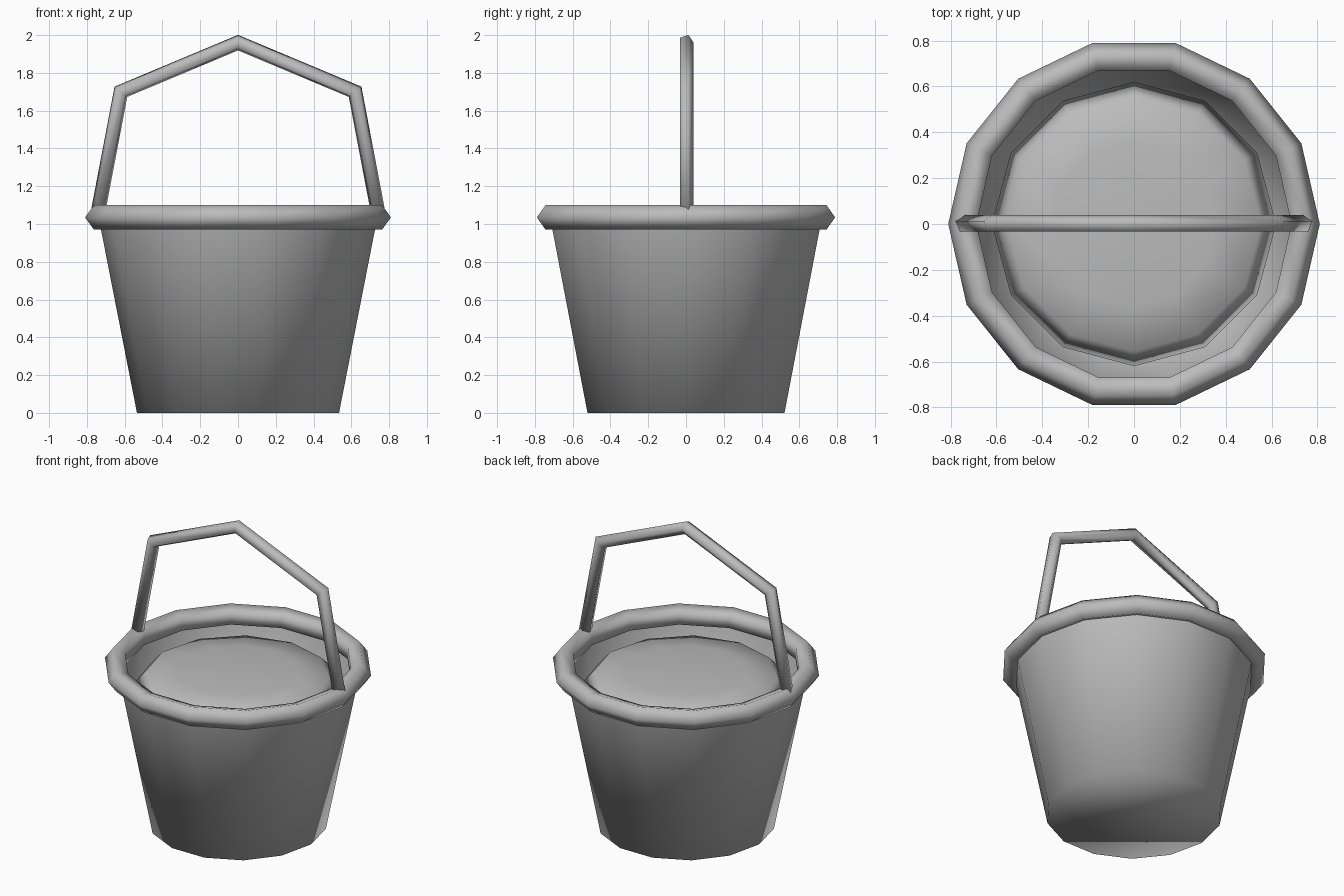
import bpy, bmesh, math
from mathutils import Vector

if "Cube" in bpy.data.objects:
    bpy.data.objects.remove(bpy.data.objects["Cube"])

grey = bpy.data.materials.new("plain_grey")
grey.diffuse_color = (0.5, 0.5, 0.5, 1)
grey.use_nodes = True
grey.node_tree.nodes["Principled BSDF"].inputs["Base Color"].default_value = grey.diffuse_color


def finish(bm, name):
    bmesh.ops.recalc_face_normals(bm, faces=bm.faces)
    for f in bm.faces:
        f.smooth = True
    me = bpy.data.meshes.new(name)
    bm.to_mesh(me)
    bm.free()
    me.materials.append(grey)
    ob = bpy.data.objects.new(name, me)
    bpy.context.collection.objects.link(ob)
    return ob


def bridge(bm, a, b):
    n = len(a)
    for i in range(n):
        bm.faces.new((a[i], a[(i + 1) % n], b[(i + 1) % n], b[i]))


def lathe(name, profile, sides, closed=False, cap_bottom=False, apex=None):
    """Spin (radius, z) points round the z axis."""
    bm = bmesh.new()
    rings = []
    for r, z in profile:
        rings.append([bm.verts.new((r * math.cos(t), r * math.sin(t), z))
                      for t in (2 * math.pi * i / sides for i in range(sides))])
    for a, b in zip(rings, rings[1:]):
        bridge(bm, a, b)
    if closed:
        bridge(bm, rings[-1], rings[0])
    if cap_bottom:
        bm.faces.new(rings[0][::-1])
    if apex is not None:
        tip = bm.verts.new((0, 0, apex))
        top = rings[-1]
        for i in range(sides):
            bm.faces.new((top[i], top[(i + 1) % sides], tip))
    return finish(bm, name)


# Tapered bucket wall with a floor, open at the top
lathe("bucket_body", [(0.535, 0), (0.738, 1.035)], 14, cap_bottom=True)

# Five-sided rolled rim
lathe("rim", [(0.742 + 0.068 * math.cos(2 * math.pi * k / 5),
               1.035 + 0.068 * math.sin(2 * math.pi * k / 5)) for k in range(5)],
      14, closed=True)

# Low twelve-sided mound of contents
lathe("contents", [(0.62, 0.91), (0.555, 0.985), (0.36, 1.01)], 12,
      cap_bottom=True, apex=1.02)

# Bent handle: five-sided tube with mitred corners
half = [(0.74, 1.07), (0.62, 1.70)]
path = [Vector((-x, 0, z)) for x, z in half] + [Vector((0, 0, 1.96))] \
    + [Vector((x, 0, z)) for x, z in half[::-1]]
bm = bmesh.new()
rings = []
for i, p in enumerate(path):
    d_in = (p - path[max(i - 1, 0)]).normalized()
    d_out = (path[min(i + 1, len(path) - 1)] - p).normalized()
    t = (d_in + d_out).normalized()
    side = Vector((-t.z, 0, t.x))
    stretch = 1 / t.dot(d_out if d_out.length else d_in)
    rings.append([bm.verts.new(p + Vector((0, 0.04 * math.cos(a), 0))
                               + side * 0.04 * stretch * math.sin(a))
                  for a in (2 * math.pi * k / 5 for k in range(5))])
for a, b in zip(rings, rings[1:]):
    bridge(bm, a, b)
bm.faces.new(rings[0][::-1])
bm.faces.new(rings[-1])
finish(bm, "handle")
